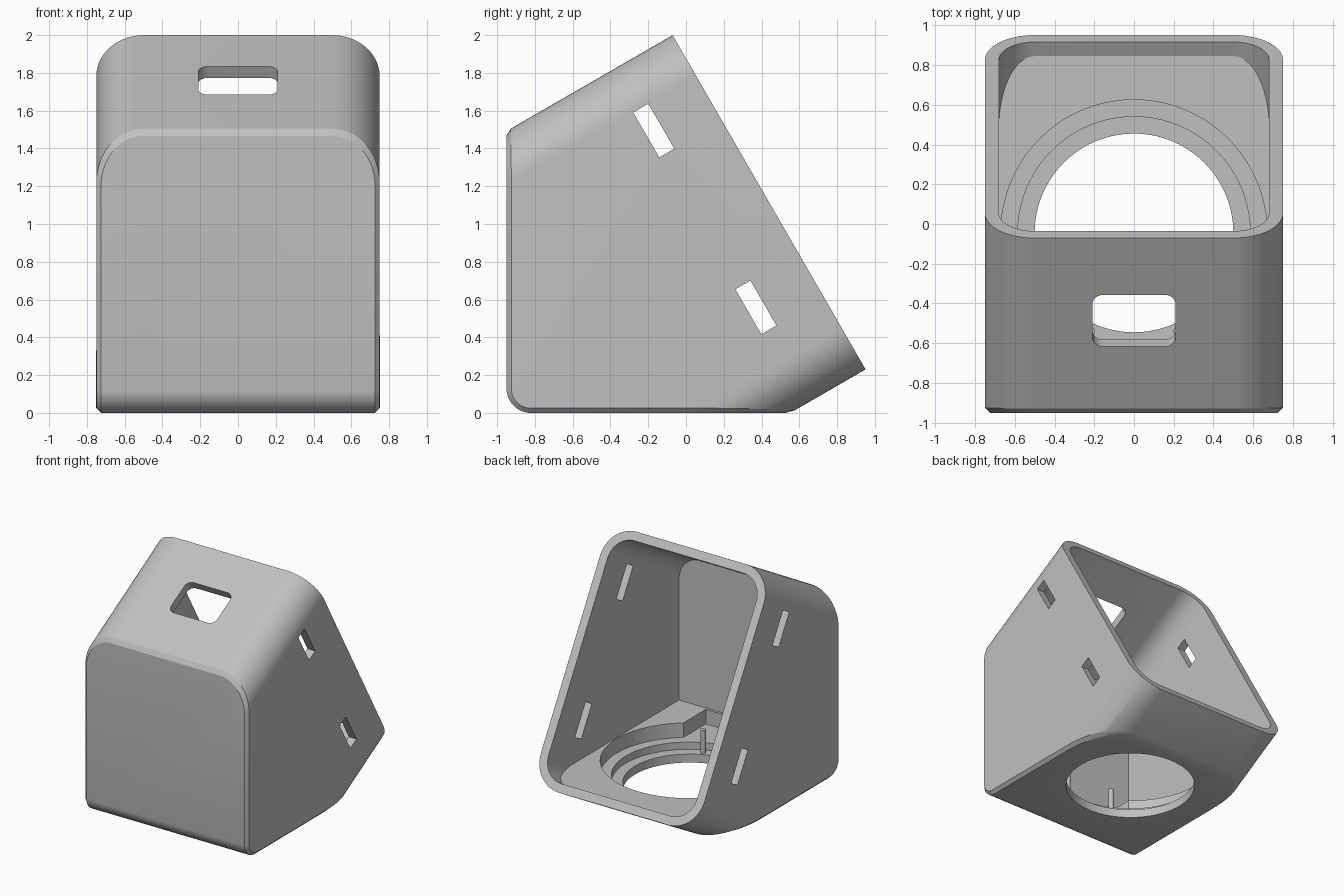
import bpy, bmesh, math
from mathutils import Matrix, Vector

if "Cube" in bpy.data.objects:
    bpy.data.objects.remove(bpy.data.objects["Cube"])

grey = bpy.data.materials.new("matte_grey")
grey.use_nodes = True
colour = (0.53, 0.53, 0.53, 1)
grey.diffuse_color = colour
grey.node_tree.nodes["Principled BSDF"].inputs["Base Color"].default_value = colour

# Frames: the tilted opening (local z points into the box) and the sloping top
OPENING = Matrix.Translation((0, 0.44, 1.115)) @ Matrix.Rotation(math.radians(120), 4, "X")
TOP_SLOT = Matrix.Translation((0, -0.49, 1.765)) @ Matrix.Rotation(math.radians(30), 4, "X")
HEIGHT, WALL = 2.043, 0.07


def rounded_prism(w, h, r, z0, z1, frame, cy=0, steps=14):
    """Rounded rectangle extruded along the local z of a frame."""
    bm = bmesh.new()
    outline = []
    for k, (sx, sy) in enumerate(((1, 1), (-1, 1), (-1, -1), (1, -1))):
        for i in range(steps + 1 if r else 1):
            a = math.pi / 2 * (k + i / steps)
            outline.append((sx * (w / 2 - r) + r * math.cos(a),
                            cy + sy * (h / 2 - r) + r * math.sin(a)))
    low = [bm.verts.new(frame @ Vector((x, y, z0))) for x, y in outline]
    high = [bm.verts.new(frame @ Vector((x, y, z1))) for x, y in outline]
    bm.faces.new(low[::-1])
    bm.faces.new(high)
    for i in range(len(low)):
        j = (i + 1) % len(low)
        bm.faces.new((low[i], low[j], high[j], high[i]))
    bmesh.ops.remove_doubles(bm, verts=bm.verts, dist=1e-5)
    return bm


def slice_off(bm, point, normal):
    """Remove everything beyond a plane and close the cut."""
    cut = bmesh.ops.bisect_plane(bm, geom=bm.verts[:] + bm.edges[:] + bm.faces[:],
                                 plane_co=point, plane_no=normal, clear_outer=True)
    edges = [e for e in cut["geom_cut"] if isinstance(e, bmesh.types.BMEdge)]
    bmesh.ops.holes_fill(bm, edges=[e for e in edges if e.is_boundary], sides=0)


def make_object(name, bm):
    bmesh.ops.recalc_face_normals(bm, faces=bm.faces)
    mesh = bpy.data.meshes.new(name)
    bm.to_mesh(mesh)
    bm.free()
    mesh.materials.append(grey)
    obj = bpy.data.objects.new(name, mesh)
    bpy.context.collection.objects.link(obj)
    return obj


def activate(obj):
    bpy.ops.object.select_all(action="DESELECT")
    obj.select_set(True)
    bpy.context.view_layer.objects.active = obj


def carve(target, bm):
    cutter = make_object("cutter", bm)
    cutter.hide_render = True
    mod = target.modifiers.new("cut", "BOOLEAN")
    mod.operation, mod.solver, mod.object = "DIFFERENCE", "EXACT", cutter
    activate(target)
    bpy.ops.object.modifier_apply(modifier=mod.name)
    bpy.data.objects.remove(cutter)


# Outer body: tilted rounded box trimmed by the front, the base and a fillet between them
bm = rounded_prism(1.5, HEIGHT, 0.25, 0, 2.3, OPENING)
FILLET = 0.13
centre = Vector((0, -0.95 + FILLET, FILLET))
for i in (0, 8, 4, 2, 6, 1, 3, 5, 7):
    a = math.pi / 2 * i / 8
    n = Vector((0, -math.cos(a), -math.sin(a)))
    slice_off(bm, centre + n * FILLET, n)

# Chamfer around the front and base
bmesh.ops.recalc_face_normals(bm, faces=bm.faces)
bm.normal_update()


def is_cap(f):
    return abs(f.normal.x) < 0.001 and f.normal.y < 0.01 and f.normal.z < 0.01


rim = [e for e in bm.edges if len(e.link_faces) == 2
       and is_cap(e.link_faces[0]) != is_cap(e.link_faces[1])]
bmesh.ops.bevel(bm, geom=rim, offset=0.025, segments=1, affect="EDGES", clamp_overlap=False)
body = make_object("housing", bm)

# Hollow interior with a thick floor
bm = rounded_prism(1.5 - 2 * WALL, HEIGHT - 2 * WALL, 0.25 - WALL, -0.2, 2.3, OPENING)
slice_off(bm, (0, -0.88, 0), (0, -1, 0))
slice_off(bm, (0, 0, 0.25), (0, 0, -1))
carve(body, bm)

# Stepped round seat and through hole in the floor
seat = Matrix.Translation((0, -0.045, 0))
for radius, bottom in ((0.67, 0.13), (0.585, 0.07), (0.5, -0.2)):
    carve(body, rounded_prism(2 * radius, 2 * radius, radius, bottom, 0.32, seat, steps=20))

# Rectangular pocket between the seat and the front wall
carve(body, rounded_prism(0.84, 0.6, 0, 0.13, 0.34, Matrix.Translation((0, -0.56, 0))))

# Rounded slot in the sloping top, two rectangular slots through both sides
carve(body, rounded_prism(0.42, 0.3, 0.055, -0.15, 0.15, TOP_SLOT, steps=8))
for along in (0.634, -0.447):
    carve(body, rounded_prism(3, 0.275, 0, 0.293, 0.385, OPENING, cy=along))

activate(body)
bpy.ops.object.shade_smooth_by_angle(angle=math.radians(25))

# Locating pins on the seat ledge
for side, x in (("left", 0.22), ("right", -0.22)):
    pin = make_object(side + "_pin", rounded_prism(0.044, 0.044, 0.022, 0.06, 0.26,
                                                  Matrix.Translation((x, -0.54, 0)), steps=5))
    activate(pin)
    bpy.ops.object.shade_smooth_by_angle(angle=math.radians(30))
